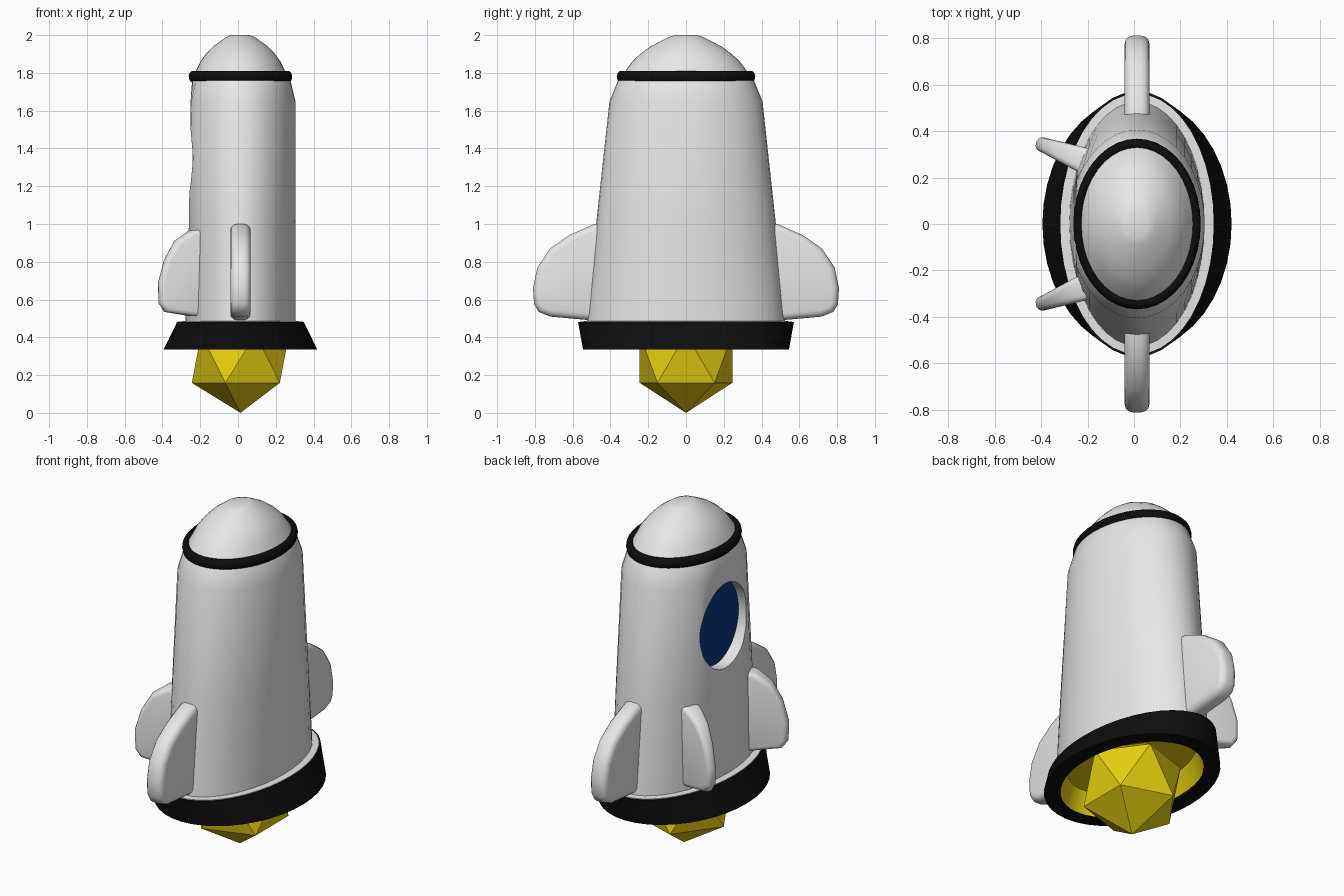
import bpy, bmesh, math
from mathutils import Matrix, Vector

if "Cube" in bpy.data.objects:
    bpy.data.objects.remove(bpy.data.objects["Cube"])

CX = 0.013  # hull axis


def material(name, rgb):
    m = bpy.data.materials.new(name)
    m.diffuse_color = (*rgb, 1)
    m.use_nodes = True
    m.node_tree.nodes["Principled BSDF"].inputs["Base Color"].default_value = m.diffuse_color
    return m


GREY = material("light grey", (0.8, 0.8, 0.8))
BLACK = material("black", (0.004, 0.004, 0.004))
YELLOW = material("yellow", (0.8, 0.62, 0.005))
BLUE = material("blue", (0.003, 0.035, 0.22))


def finish(name, bm, mat, smooth=None):
    me = bpy.data.meshes.new(name)
    bm.to_mesh(me)
    bm.free()
    ob = bpy.data.objects.new(name, me)
    bpy.context.collection.objects.link(ob)
    me.materials.append(mat)
    if smooth:
        shade(ob, smooth)
    return ob


def shade(ob, angle):
    bpy.ops.object.select_all(action='DESELECT')
    ob.select_set(True)
    bpy.context.view_layer.objects.active = ob
    bpy.ops.object.shade_smooth_by_angle(angle=math.radians(angle))


def loft(rings, cap_start=True, cap_end=True, closed=False, n=40):
    """Join elliptical rings (z, rx, ry[, leftmost x])."""
    bm = bmesh.new()
    loops = []
    for z, rx, ry, *left in rings:
        loop = []
        for i in range(n):
            a = 2 * math.pi * i / n
            x = CX + rx * math.cos(a)
            if left:
                x = max(x, left[0])
            loop.append(bm.verts.new((x, ry * math.sin(a), z)))
        loops.append(loop)
    pairs = list(zip(loops, loops[1:])) + ([(loops[-1], loops[0])] if closed else [])
    for a, b in pairs:
        for i in range(n):
            j = (i + 1) % n
            bm.faces.new((a[i], a[j], b[j], b[i]))
    if cap_start and not closed:
        bm.faces.new(loops[0][::-1])
    if cap_end and not closed:
        bm.faces.new(loops[-1])
    if closed:
        bmesh.ops.recalc_face_normals(bm, faces=bm.faces[:])
    return bm


# Hull with bottom ledge, flattened window side and nose
hull = finish("hull", loft([
    (0.465, 0.33, 0.56), (0.484, 0.33, 0.56),
    (0.486, 0.291, 0.525, -0.278), (1.0, 0.291, 0.476, -0.26),
    (1.65, 0.291, 0.405, -0.251), (1.76, 0.265, 0.36, -0.243),
    (1.81, 0.236, 0.322), (1.86, 0.212, 0.285), (1.90, 0.183, 0.243),
    (1.94, 0.145, 0.187), (1.97, 0.103, 0.13), (1.99, 0.075, 0.09),
    (2.0, 0.05, 0.06)]), GREY)

# Round window recess cut into the hull
WZ, WRY, WRZ, FLOOR = 1.34, 0.215, 0.245, -0.186


def disc(x, depth=0.0):
    bm = bmesh.new()
    bmesh.ops.create_cone(bm, cap_ends=True, segments=40, radius1=1, radius2=1, depth=depth)
    bmesh.ops.scale(bm, vec=(WRZ, WRY, 1), verts=bm.verts)
    bmesh.ops.transform(bm, verts=bm.verts, matrix=Matrix.Translation((x, 0, WZ))
                        @ Matrix.Rotation(math.radians(-90), 4, 'Y'))
    return bm


cutter = finish("window_cutter", disc(FLOOR - 0.2, 0.4), GREY)
cutter.hide_render = True
mod = hull.modifiers.new("window", 'BOOLEAN')
mod.operation = 'DIFFERENCE'
mod.solver = 'EXACT'
mod.object = cutter
bpy.context.view_layer.objects.active = hull
bpy.ops.object.modifier_apply(modifier=mod.name)
bpy.data.objects.remove(cutter)
shade(hull, 30)
finish("window_glass", disc(FLOOR - 0.002, 0.004), BLUE)

# Nose band
band = []
for i in range(10):
    a = 2 * math.pi * i / 10
    band.append((1.78 + 0.031 * math.sin(a), 0.253 + 0.021 * math.cos(a),
                 0.344 + 0.023 * math.cos(a)))
finish("nose_band", loft(band, closed=True), BLACK, 50)

# Flared skirt and the yellow engine bowl inside it
finish("skirt", loft([(0.335, 0.32, 0.455), (0.335, 0.407, 0.545),
                      (0.48, 0.336, 0.571), (0.48, 0.28, 0.50)], closed=True), BLACK, 30)
bowl = loft([(0.336, 0.321, 0.456), (0.46, 0.275, 0.42)], cap_start=False)
bmesh.ops.reverse_faces(bowl, faces=bowl.faces[:])
finish("engine_bowl", bowl, YELLOW, 30)

# Faceted flame
bm = bmesh.new()
bmesh.ops.create_icosphere(bm, subdivisions=1, radius=0.288,
                           matrix=Matrix.Translation((CX, 0, 0.288)))
finish("flame", bm, YELLOW)


def fin(name, outline, root, angle, w_root, w_tip):
    """Rounded blade: outline is (distance from root, z)."""
    length = max(p[0] for p in outline)
    bm = bmesh.new()
    sides = []
    for s in (-1, 1):
        sides.append([bm.verts.new((d, s * 0.5 * (w_root + (w_tip - w_root) * d / length), z))
                      for d, z in outline])
    a, b = sides
    n = len(outline)
    bm.faces.new(a)
    bm.faces.new(b[::-1])
    for i in range(n):
        j = (i + 1) % n
        bm.faces.new((a[j], a[i], b[i], b[j]))
    bmesh.ops.recalc_face_normals(bm, faces=bm.faces[:])
    rim = [e for s in sides for e in bm.edges
           if e.verts[0] in s and e.verts[1] in s
           and max(v.co.x for v in e.verts) > 0.001]
    bmesh.ops.bevel(bm, geom=rim, offset=min(w_tip * 0.42, 0.035), segments=3,
                    profile=0.5, affect='EDGES', clamp_overlap=True)
    bmesh.ops.transform(bm, verts=bm.verts, matrix=Matrix.Translation(Vector((*root, 0)))
                        @ Matrix.Rotation(angle, 4, 'Z'))
    finish(name, bm, GREY, 40)


# Two broad side fins and two tapered fins below the window
side = [(0, 0.487), (0.08, 0.49), (0.30, 0.51), (0.36, 0.535), (0.384, 0.575), (0.39, 0.66),
        (0.367, 0.77), (0.30, 0.87), (0.20, 0.94), (0.065, 1.0), (0, 1.0)]
small = [(0, 0.51), (0.09, 0.513), (0.235, 0.535), (0.268, 0.58), (0.27, 0.69), (0.235, 0.81),
         (0.175, 0.91), (0.09, 0.965), (0, 0.975)]
for s, label in ((1, "back"), (-1, "front")):
    fin(label + "_side_fin", side, (CX, s * 0.42), s * math.pi / 2, 0.107, 0.107)
    fin(label + "_window_fin", small, (-0.168, s * 0.255),
        math.pi - s * math.radians(21), 0.125, 0.055)
